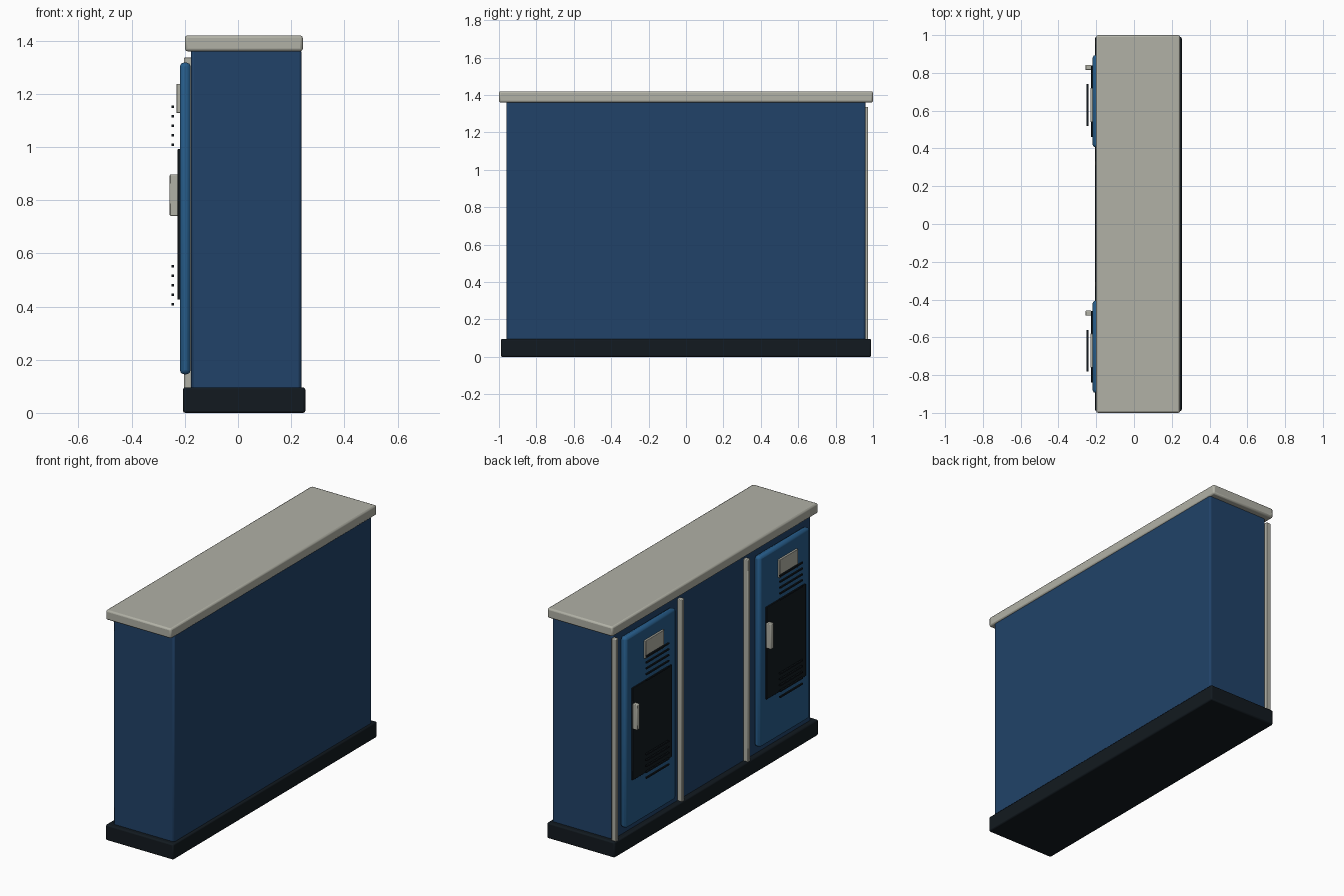
import bpy

if "Cube" in bpy.data.objects:
    bpy.data.objects.remove(bpy.data.objects["Cube"])


def material(name, rgb):
    m = bpy.data.materials.new(name)
    m.diffuse_color = (*rgb, 1)
    m.use_nodes = True
    m.node_tree.nodes["Principled BSDF"].inputs["Base Color"].default_value = m.diffuse_color
    return m


BLUE = material("body_blue", (0.015, 0.055, 0.14))
DOOR = material("door_blue", (0.02, 0.11, 0.26))
BLACK = material("dark", (0.006, 0.010, 0.014))
GREY = material("warm_grey", (0.44, 0.44, 0.38))


def box(name, x, y, z, mat, bevel=0.0):
    """Box from (min, max) ranges, with an optional rounded edge."""
    lo_hi = (x, y, z)
    bpy.ops.mesh.primitive_cube_add(size=1, location=[(a + b) / 2 for a, b in lo_hi])
    ob = bpy.context.object
    ob.name = name
    ob.scale = [b - a for a, b in lo_hi]
    bpy.ops.object.transform_apply(location=False, rotation=False, scale=True)
    ob.data.materials.append(mat)
    if bevel:
        mod = ob.modifiers.new("bevel", 'BEVEL')
        mod.width = bevel
        mod.segments = 2
        bpy.ops.object.shade_smooth_by_angle()
    return ob


def around(c, w):
    return (c - w / 2, c + w / 2)


# Cabinet shell
box("plinth", (-0.207, 0.253), (-0.99, 0.99), (0, 0.096), BLACK, 0.008)
box("cabinet_body", (-0.176, 0.238), (-0.96, 0.96), (0.08, 1.37), BLUE, 0.01)
box("worktop", (-0.2, 0.244), (-1, 1), (1.36, 1.42), GREY, 0.01)

# Vertical trim strips
for i, y in enumerate((-0.32, 0.32, 0.96)):
    box(f"trim_strip_{i}", (-0.204, -0.174), around(y, 0.026), (0.085, 1.336), GREY, 0.004)

# Doors with panel, handle, label plate and louvres
for side, c in (("a", -0.65), ("b", 0.65)):
    box(f"door_{side}", (-0.219, -0.178), around(c, 0.49), (0.145, 1.318), DOOR, 0.016)
    box(f"door_panel_{side}", (-0.227, -0.216), around(c, 0.38), (0.426, 0.992), BLACK, 0.002)
    box(f"handle_{side}", (-0.257, -0.225), around(c + 0.178, 0.027), (0.741, 0.897), GREY, 0.004)
    box(f"label_plate_{side}", (-0.231, -0.216), around(c - 0.02, 0.18), (1.128, 1.238), GREY, 0.002)
    for row, mid in (("upper", 1.08), ("lower", 0.48)):
        for k in range(5):
            box(f"louvre_{row}_{side}_{k}", around(-0.246, 0.009), around(c - 0.02, 0.22),
                around(mid + (k - 2) * 0.036, 0.009), BLACK)
